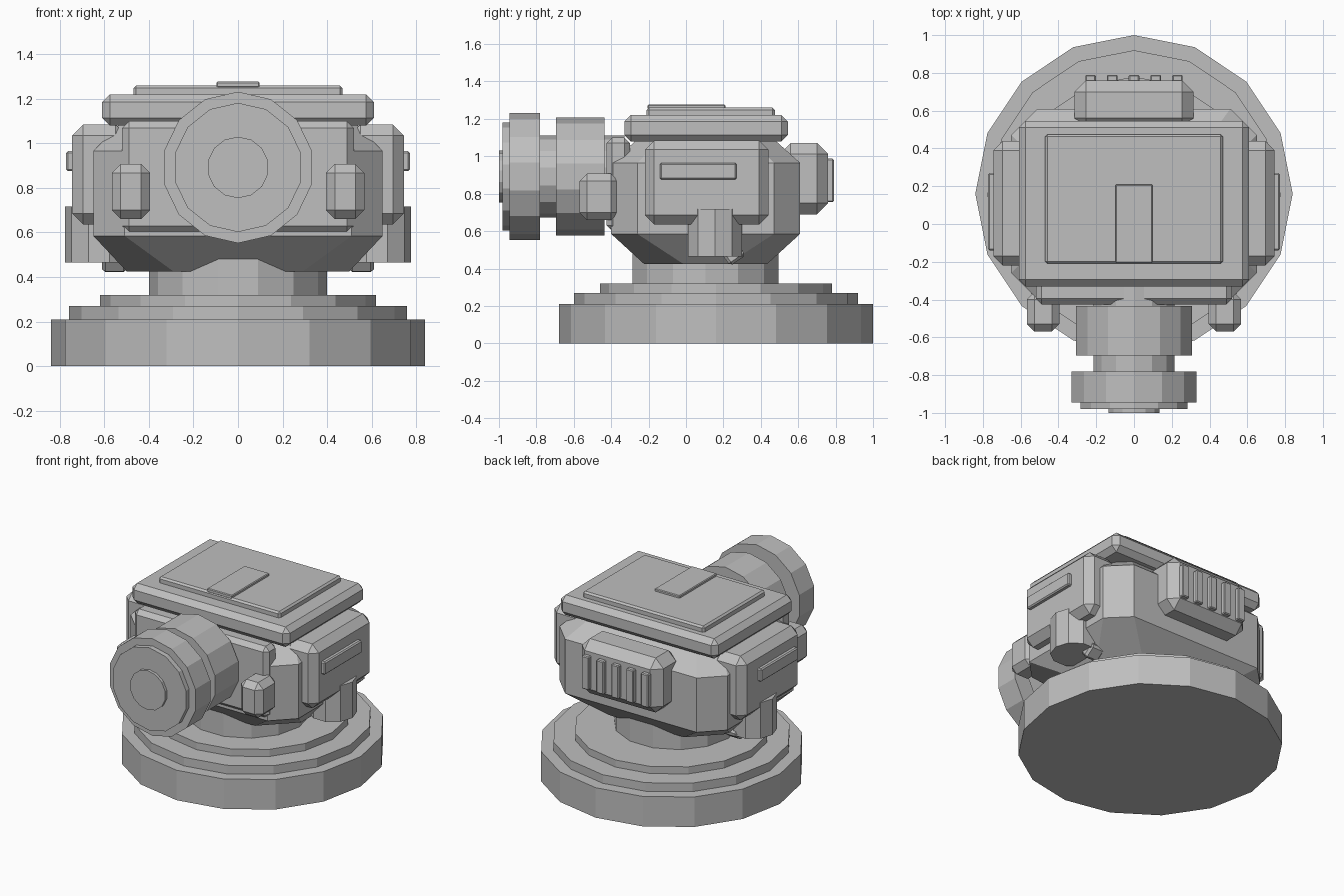
import bpy
import bmesh
import math
from mathutils import Matrix, Vector

cube = bpy.data.objects.get("Cube")
if cube:
    bpy.data.objects.remove(cube, do_unlink=True)

grey = bpy.data.materials.new("plain_grey")
grey.use_nodes = True
grey.diffuse_color = (0.52, 0.52, 0.52, 1)
grey.node_tree.nodes["Principled BSDF"].inputs["Base Color"].default_value = grey.diffuse_color


def finish(name, bm):
    bmesh.ops.recalc_face_normals(bm, faces=bm.faces)
    mesh = bpy.data.meshes.new(name)
    bm.to_mesh(mesh)
    bm.free()
    mesh.materials.append(grey)
    obj = bpy.data.objects.new(name, mesh)
    bpy.context.collection.objects.link(obj)
    return obj


def box(name, low, high, bevel=0.0):
    """Box between two corners with a single-step chamfer."""
    low, high = Vector(low), Vector(high)
    bm = bmesh.new()
    bmesh.ops.create_cube(bm, size=1)
    for v in bm.verts:
        v.co = (low + high) / 2 + v.co * (high - low)
    if bevel:
        bmesh.ops.bevel(bm, geom=bm.edges[:], offset=bevel, segments=1,
                        affect='EDGES', profile=0.5)
    return finish(name, bm)


def loft(name, rings):
    """Skin equal-length rings of points and cap both ends."""
    bm = bmesh.new()
    loops = [[bm.verts.new(p) for p in ring] for ring in rings]
    n = len(loops[0])
    for a, b in zip(loops, loops[1:]):
        for i in range(n):
            j = (i + 1) % n
            bm.faces.new((a[i], a[j], b[j], b[i]))
    bm.faces.new(loops[0])
    bm.faces.new(loops[-1])
    return finish(name, bm)


def prism(name, sides, radius, centre, start, end, along='Z', turn=0.0):
    """Regular prism along Z or Y; centre holds the other two coordinates."""
    rings = []
    for t in (start, end):
        ring = []
        for i in range(sides):
            a = 2 * math.pi * (i + turn) / sides
            u = centre[0] + radius * math.sin(a)
            v = centre[1] + radius * math.cos(a)
            ring.append((u, v, t) if along == 'Z' else (u, t, v))
        rings.append(ring)
    return loft(name, rings)


def octagon(hx, hy, cut, z, cy=0.105):
    """Rectangle with cut corners at height z."""
    ring = []
    for sx, sy in ((1, 1), (-1, 1), (-1, -1), (1, -1)):
        pair = [(sx * hx, cy + sy * (hy - cut), z), (sx * (hx - cut), cy + sy * hy, z)]
        ring += pair if sx * sy > 0 else pair[::-1]
    return ring


# Stepped round base and neck
for name, radius, z0, z1 in (("base_disc", 0.84, 0, 0.21),
                             ("base_step", 0.76, 0.2, 0.27),
                             ("base_top_step", 0.62, 0.26, 0.32)):
    prism(name, 16, radius, (0, 0.16), z0, z1)
prism("neck", 14, 0.4, (0, 0.105), 0.31, 0.56, turn=0.5)

# Main housing with tapered top and bottom
loft("housing", [octagon(0.5, 0.33, 0.21, 0.425),
                 octagon(0.65, 0.505, 0.14, 0.585),
                 octagon(0.65, 0.505, 0.14, 0.965),
                 octagon(0.52, 0.355, 0.12, 1.1)])

# Lid, raised panel and top plate
box("lid", (-0.61, -0.33, 1.08), (0.61, 0.545, 1.22), 0.035)
box("lid_panel", (-0.47, -0.21, 1.2), (0.47, 0.475, 1.26), 0.012)
box("lid_plate", (-0.097, -0.205, 1.25), (0.097, 0.21, 1.277), 0.005)

# Front plate and barrel
box("front_plate", (-0.52, -0.425, 0.6), (0.52, -0.3, 1.1), 0.03)
for name, radius, y0, y1 in (("barrel_core", 0.22, -0.8, -0.33),
                             ("barrel_sleeve", 0.315, -0.695, -0.435),
                             ("muzzle_ring", 0.34, -0.945, -0.78),
                             ("muzzle_cap", 0.29, -0.98, -0.93),
                             ("muzzle_lens", 0.138, -1.0, -0.97)):
    prism(name, 14, radius, (0, 0.892), y0, y1, along='Y')

# Parts repeated on both sides
for side, s in (("left", 1), ("right", -1)):
    def side_box(name, x, y, z, bevel):
        xs = sorted((s * x[0], s * x[1]))
        return box(f"{side}_{name}", (xs[0], y[0], z[0]), (xs[1], y[1], z[1]), bevel)

    side_box("side_pod", (0.5, 0.745), (-0.22, 0.44), (0.635, 1.085), 0.05)
    side_box("side_strip", (0.72, 0.772), (-0.14, 0.27), (0.875, 0.965), 0.008)
    side_box("front_lug", (0.395, 0.567), (-0.57, -0.36), (0.66, 0.907), 0.04)
    prism(f"{side}_side_post", 10, 0.153, (s * 0.625, 0.155), 0.465, 0.717,
          turn=2.5)
    # Small slanted bracket behind the post
    brace = side_box("post_brace", (0.5, 0.61), (0.19, 0.29), (0.43, 0.56), 0.015)
    pivot = Vector((s * 0.555, 0.24, 0.495))
    brace.data.transform(Matrix.Translation(pivot) @ Matrix.Rotation(math.radians(35), 4, 'X')
                         @ Matrix.Translation(-pivot))

# Rear vent box with five fins
box("rear_vent", (-0.315, 0.5, 0.69), (0.315, 0.76, 1.072), 0.06)
for i in range(5):
    x = (i - 2) * 0.115
    box(f"vent_fin_{i + 1}", (x - 0.028, 0.74, 0.755), (x + 0.028, 0.79, 0.987), 0.006)
